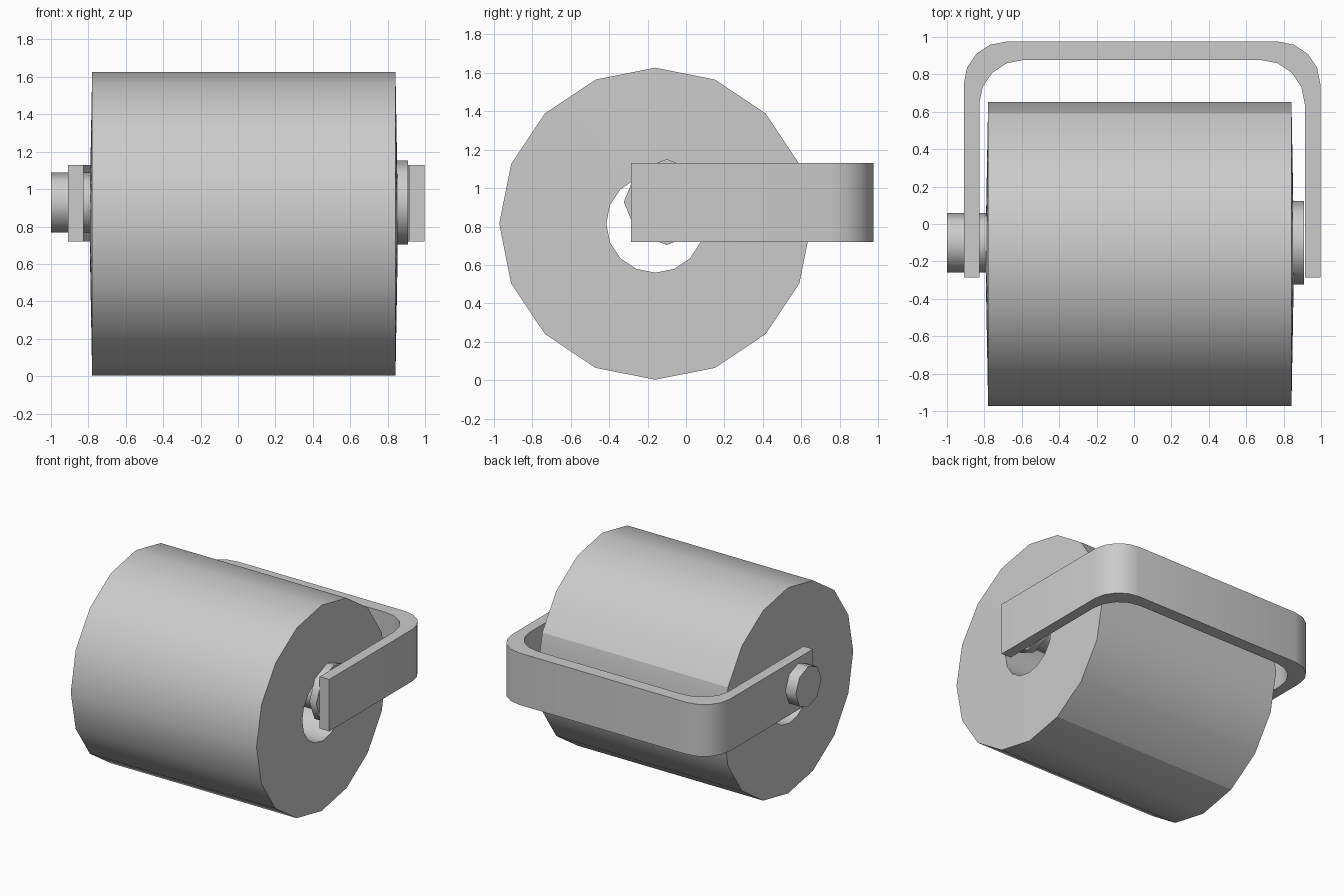
import bpy, bmesh, math
from mathutils import Vector

cube = bpy.data.objects.get("Cube")
if cube:
    bpy.data.objects.remove(cube, do_unlink=True)

GREY = (0.6, 0.6, 0.6, 1)
grey = bpy.data.materials.new("plain grey")
grey.use_nodes = True
grey.diffuse_color = GREY
grey.node_tree.nodes["Principled BSDF"].inputs["Base Color"].default_value = GREY


def finish(name, bm, angle):
    """Turn a bmesh into a grey object, smooth below the given angle."""
    bmesh.ops.recalc_face_normals(bm, faces=bm.faces)
    for face in bm.faces:
        face.smooth = True
    for edge in bm.edges:
        if edge.calc_face_angle(0) > math.radians(angle):
            edge.smooth = False
    mesh = bpy.data.meshes.new(name)
    bm.to_mesh(mesh)
    bm.free()
    mesh.materials.append(grey)
    obj = bpy.data.objects.new(name, mesh)
    bpy.context.collection.objects.link(obj)
    return obj


def lathe(name, profile, sides, y, z, angle, closed=False, seams=()):
    """Revolve (x, radius) points around an axis along x."""
    bm = bmesh.new()
    rings = []
    for x, r in profile:
        turns = [math.tau * i / sides for i in range(sides)]
        rings.append([bm.verts.new((x, y + r * math.cos(t), z + r * math.sin(t))) for t in turns])
    pairs = list(zip(rings, rings[1:]))
    if closed:
        pairs.append((rings[-1], rings[0]))
    else:
        bm.faces.new(rings[0])
        bm.faces.new(rings[-1])
    for a, b in pairs:
        for i in range(sides):
            j = (i + 1) % sides
            bm.faces.new((a[i], a[j], b[j], b[i]))
    obj = finish(name, bm, angle)
    # Lengthwise seams on the outer skin (first two rings)
    for edge in obj.data.edges:
        if set(edge.vertices) in [{s, s + sides} for s in seams]:
            edge.use_edge_sharp = True
    return obj


# Hollow roll with gently coned ends and two seams
lathe("roll", [(-0.78, 0.812), (0.842, 0.812), (0.852, 0.255), (-0.79, 0.255)],
      16, -0.16, 0.815, 50, closed=True, seams=(1, 13))

# Axle pin and its wide head, resting high in the roll's bore
lathe("axle", [(-1.0, 0.16), (0.86, 0.16)], 8, -0.1, 0.928, 60)
lathe("axle_head", [(0.85, 0.224), (0.91, 0.224)], 8, -0.1, 0.928, 60)

# U-shaped strap: half outline of rounded corners, mirrored across its middle
MID, END_Y, LOW, HIGH = 0.043, -0.285, 0.72, 1.13


def bend(half_width, back, radius):
    points = [(half_width, END_Y)]
    for i in range(5):
        t = math.pi / 2 * i / 4
        points.append((half_width - radius + radius * math.cos(t),
                       back - radius + radius * math.sin(t)))
    return points + [(-x, y) for x, y in reversed(points)]


bm = bmesh.new()
columns = []
for outline in (bend(0.953, 0.975, 0.225), bend(0.87, 0.877, 0.235)):
    for height in (LOW, HIGH):
        columns.append([bm.verts.new((MID + x, y, height)) for x, y in outline])
out_low, out_high, in_low, in_high = columns
loop = [out_low, out_high, in_high, in_low]
for a, b in zip(loop, loop[1:] + loop[:1]):
    for i in range(len(a) - 1):
        bm.faces.new((a[i], a[i + 1], b[i + 1], b[i]))
for end in (0, -1):
    bm.faces.new([column[end] for column in loop])
finish("strap", bm, 40)
